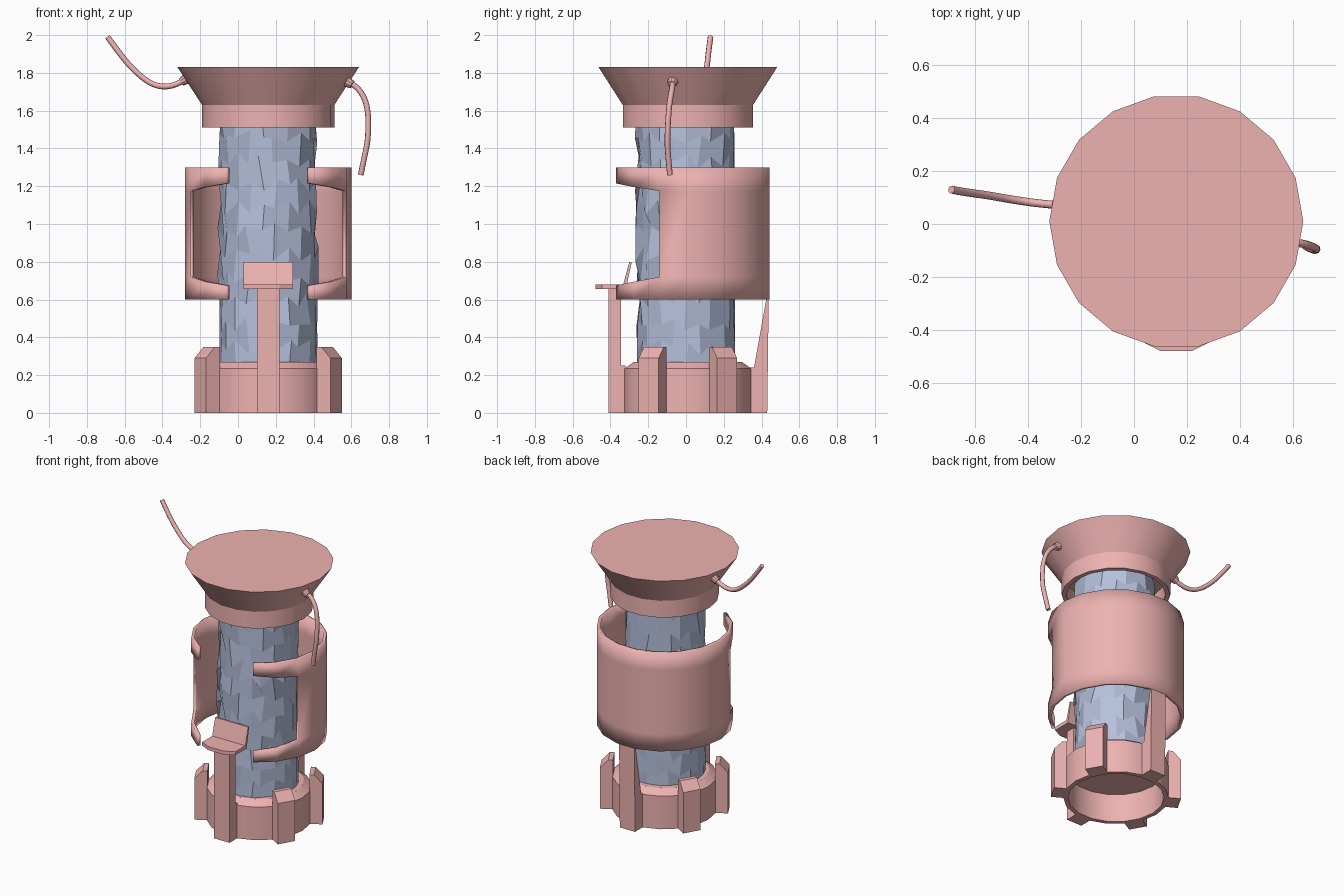
import bpy, bmesh, math, random
from mathutils import Vector, Matrix

if "Cube" in bpy.data.objects:
    bpy.data.objects.remove(bpy.data.objects["Cube"])

random.seed(4)
CX, CY, N = 0.16, 0.01, 18


def material(name, rgb):
    m = bpy.data.materials.new(name)
    m.diffuse_color = (*rgb, 1)
    m.use_nodes = True
    m.node_tree.nodes["Principled BSDF"].inputs["Base Color"].default_value = m.diffuse_color
    return m


RED = material("red", (0.85, 0.45, 0.44))
BLUE = material("blue", (0.47, 0.53, 0.72))


def finish(name, bm, mat, smooth=False, recalc=True):
    if recalc:
        bmesh.ops.recalc_face_normals(bm, faces=bm.faces)
    me = bpy.data.meshes.new(name)
    bm.to_mesh(me)
    bm.free()
    me.materials.append(mat)
    ob = bpy.data.objects.new(name, me)
    bpy.context.collection.objects.link(ob)
    if smooth:
        bpy.ops.object.select_all(action='DESELECT')
        ob.select_set(True)
        bpy.context.view_layer.objects.active = ob
        bpy.ops.object.shade_smooth_by_angle(angle=math.radians(30))
    return ob


def polar(r, deg, z):
    a = math.radians(deg)
    return (CX + r * math.cos(a), CY + r * math.sin(a), z)


def lathe(name, profile):
    bm = bmesh.new()
    rings = [[bm.verts.new(polar(r, i * 360 / N, z)) for i in range(N)] for r, z in profile]
    for a, b in zip(rings, rings[1:]):
        for i in range(N):
            k = (i + 1) % N
            bm.faces.new((a[i], a[k], b[k], b[i]))
    bm.faces.new(rings[0])
    bm.faces.new(rings[-1])
    return finish(name, bm, RED, True)


def prism(name, outline, width, deg):
    """Extrude a (radius, z) outline sideways and point it along an angle."""
    bm = bmesh.new()
    rot = Matrix.Translation((CX, CY, 0)) @ Matrix.Rotation(math.radians(deg), 4, 'Z')
    sides = [[bm.verts.new(rot @ Vector((r, s * width / 2, z))) for r, z in outline] for s in (-1, 1)]
    n = len(outline)
    for s in sides:
        bm.faces.new(s)
    for i in range(n):
        k = (i + 1) % n
        bm.faces.new((sides[0][i], sides[0][k], sides[1][k], sides[1][i]))
    return finish(name, bm, RED)


# Hollow base ring and flared top
lathe("base_ring", [(0.31, 0.2), (0.31, 0), (0.34, 0), (0.34, 0.235), (0.29, 0.27)])
lathe("flared_top", [(0.32, 1.63), (0.32, 1.51), (0.35, 1.51), (0.35, 1.63), (0.48, 1.83)])

# Base lugs, front and rear posts
for deg in (-30, 30, 150, 210):
    prism("base_lug", [(0.33, 0), (0.415, 0), (0.415, 0.29), (0.36, 0.35), (0.33, 0.35)], 0.122, deg)
prism("front_post", [(0.33, 0), (0.42, 0), (0.42, 0.66), (0.355, 0.66), (0.355, 0.25), (0.33, 0.25)], 0.12, -90)
prism("rear_post", [(0.33, 0), (0.42, 0), (0.428, 0.62), (0.418, 0.62), (0.35, 0.24), (0.33, 0.24)], 0.12, 90)

# Shelf with bowed front edge, and tilted panel behind it
bm = bmesh.new()
edge = [(-0.13, -0.315), (-0.13, -0.445), (-0.06, -0.48), (0.06, -0.48), (0.13, -0.445), (0.13, -0.315)]
f = bm.faces.new([bm.verts.new((CX + x, y, 0.655)) for x, y in edge])
ext = bmesh.ops.extrude_face_region(bm, geom=[f], use_keep_orig=True)
for v in ext["geom"]:
    if isinstance(v, bmesh.types.BMVert):
        v.co.z = 0.68
finish("shelf", bm, RED)
prism("tilted_panel", [(0.345, 0.67), (0.325, 0.67), (0.297, 0.8), (0.31, 0.8)], 0.26, -90)

# Curved shell with a front opening and wide window
bm = bmesh.new()
cols = []
for i in range(16):
    t = 30 + 20 * i
    e = min(i, 15 - i, 2)
    lo, hi = (0.675, 0.695, 0.72)[e], (1.215, 1.195, 1.175)[e]
    cols.append([bm.verts.new(polar(0.44, t - 90, z)) for z in (0.6, lo, hi, 1.3)])
for i in range(15):
    for j in range(3):
        if j == 1 and not 2 <= i <= 12:
            continue
        a, b = cols[i], cols[i + 1]
        bm.faces.new((a[j], b[j], b[j + 1], a[j + 1]))
shell = finish("outer_shell", bm, RED, True, recalc=False)
sol = shell.modifiers.new("thickness", 'SOLIDIFY')
sol.thickness = 0.022
sol.offset = -1

# Rough faceted core, hexagonal facets, calmer at the back
bm = bmesh.new()
C, ROWS = 22, 11
levels = []
for j in range(ROWS + 1):
    ring = []
    for k in range(C):
        a = 2 * math.pi * k / C
        z = 0.22 + 1.36 * j / ROWS
        amt = 1.0 if math.sin(a) < 0.3 else 0.3
        if 0 < j < ROWS:
            z += (0.02 if (k + j) % 2 else -0.02) + random.uniform(-0.025, 0.025)
            a += random.uniform(-0.07, 0.07)
        if j < 3:
            amt *= 0.3
        r = 0.26 + random.uniform(-0.016, 0.012) * amt
        ring.append(bm.verts.new((CX + r * math.cos(a), r * math.sin(a), z)))
    levels.append(ring)
for j in range(ROWS):
    lo, hi = levels[j], levels[j + 1]
    for i in range(C // 2):
        k = [(2 * i + j % 2 + d) % C for d in range(3)]
        bm.faces.new([lo[q] for q in k] + [hi[q] for q in reversed(k)])
bm.faces.new(levels[0])
bm.faces.new(levels[-1])
finish("faceted_core", bm, BLUE)


# Hoses with a small socket at the root
def hose(name, pts):
    cu = bpy.data.curves.new(name, 'CURVE')
    cu.dimensions = '3D'
    cu.bevel_depth = 0.015
    cu.bevel_resolution = 2
    cu.use_fill_caps = True
    sp = cu.splines.new('NURBS')
    sp.points.add(len(pts) - 1)
    for p, co in zip(sp.points, pts):
        p.co = (*co, 1)
    sp.use_endpoint_u = True
    sp.order_u = 3
    sp.resolution_u = 4
    cu.materials.append(RED)
    bpy.context.collection.objects.link(bpy.data.objects.new(name, cu))
    axis = Vector((pts[0][0] - CX, pts[0][1] - CY, 0)).normalized() + Vector((0, 0, -0.6))
    rot = axis.to_track_quat('Z', 'Y').to_matrix().to_4x4()
    bm = bmesh.new()
    at = Vector(pts[0]) + axis.normalized() * 0.015
    bmesh.ops.create_cone(bm, cap_ends=True, segments=10, radius1=0.03, radius2=0.022,
                          depth=0.04, matrix=Matrix.Translation(at) @ rot)
    finish(name + "_socket", bm, RED, True)


hose("left_hose", [(-0.27, 0.07, 1.77), (-0.34, 0.075, 1.725), (-0.45, 0.09, 1.73),
                   (-0.56, 0.11, 1.82), (-0.64, 0.12, 1.92), (-0.69, 0.13, 1.99)])
hose("right_hose", [(0.575, -0.07, 1.755), (0.63, -0.07, 1.735), (0.69, -0.09, 1.63),
                    (0.69, -0.1, 1.45), (0.67, -0.095, 1.36), (0.65, -0.085, 1.26)])
